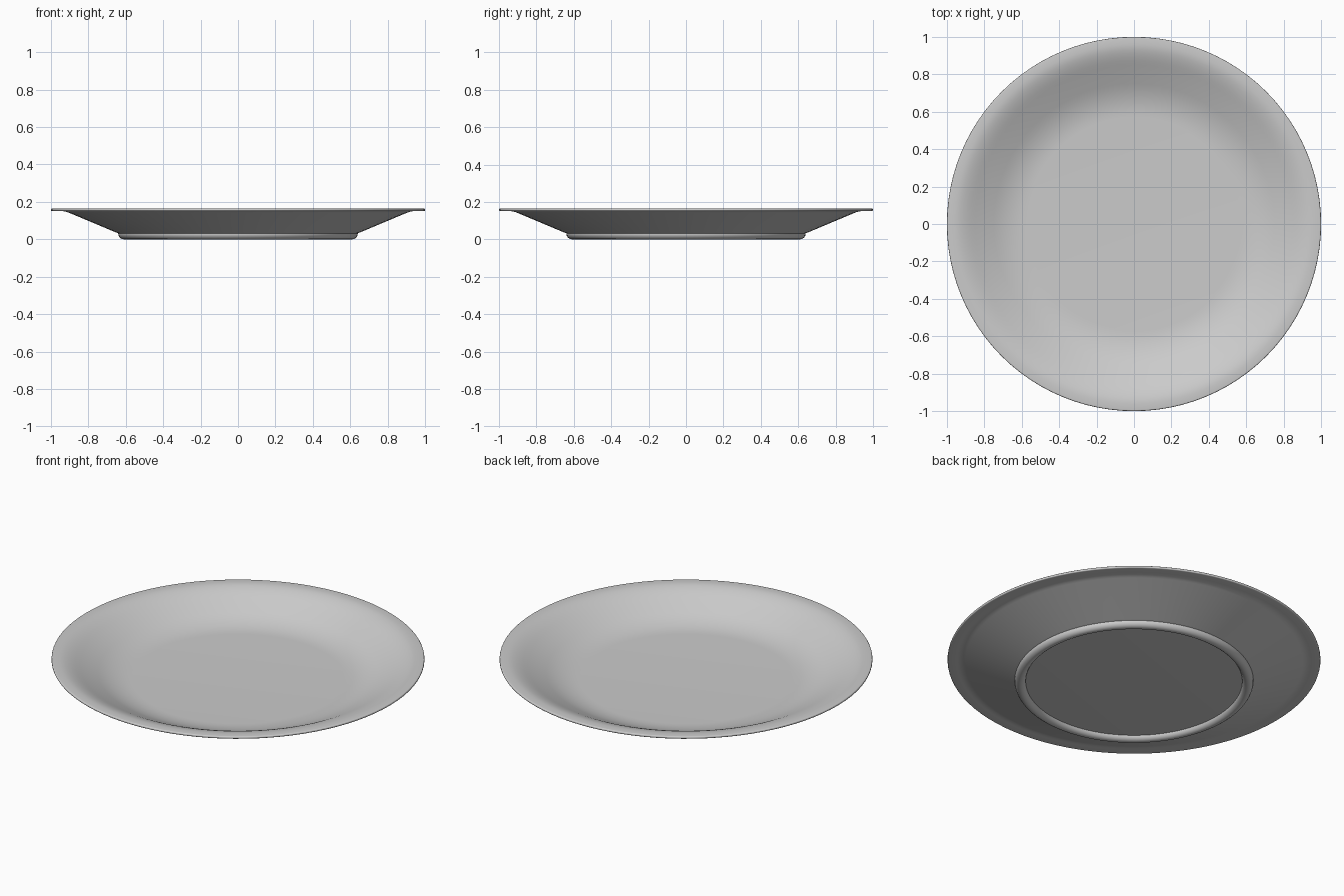
import bpy, bmesh, math
from mathutils import Matrix, Vector

cube = bpy.data.objects.get("Cube")
if cube:
    bpy.data.objects.remove(cube, do_unlink=True)

SEGMENTS = 96

# Glaze
glaze = bpy.data.materials.new("light grey glaze")
glaze.use_nodes = True
grey = (0.6, 0.6, 0.6, 1)
glaze.diffuse_color = grey
glaze.node_tree.nodes["Principled BSDF"].inputs["Base Color"].default_value = grey


def lathe(name, profile, closed=False):
    """Spin an (r, z) profile around the z axis into a smooth object."""
    bm = bmesh.new()
    verts = [bm.verts.new((r, 0, z)) for r, z in profile]
    pairs = list(zip(verts, verts[1:] + verts[:1]))
    edges = [bm.edges.new(p) for p in (pairs if closed else pairs[:-1])]
    bmesh.ops.spin(bm, geom=verts + edges, axis=(0, 0, 1), cent=(0, 0, 0),
                   angle=math.tau, steps=SEGMENTS, use_duplicate=False)
    bmesh.ops.remove_doubles(bm, verts=bm.verts, dist=0.0001)
    bmesh.ops.recalc_face_normals(bm, faces=bm.faces)
    mesh = bpy.data.meshes.new(name)
    bm.to_mesh(mesh)
    bm.free()
    mesh.materials.append(glaze)
    obj = bpy.data.objects.new(name, mesh)
    bpy.context.collection.objects.link(obj)
    bpy.ops.object.select_all(action='DESELECT')
    obj.select_set(True)
    bpy.context.view_layer.objects.active = obj
    bpy.ops.object.shade_smooth_by_angle(angle=math.radians(40))
    return obj


def bend(start, control, end, steps=6):
    """Rounded corner as a quadratic curve."""
    a, b, c = (Vector(p) for p in (start, control, end))
    pts = [a.lerp(b, i / steps).lerp(b.lerp(c, i / steps), i / steps)
           for i in range(steps + 1)]
    return [tuple(p) for p in pts]


# Dish: floor, sloping wall and flat rim, then back along the underside
top = ([(0, 0.042)]
       + bend((0.57, 0.042), (0.66, 0.042), (0.75, 0.083))
       + bend((0.85, 0.13), (0.92, 0.165), (0.96, 0.165)))
edge = bend((0.993, 0.165), (1.0, 0.165), (1.0, 0.159), 3) \
    + bend((1.0, 0.157), (1.0, 0.151), (0.993, 0.151), 3)
under = ([(0.95, 0.151)] + bend((0.945, 0.151), (0.925, 0.151), (0.905, 0.143), 4)
         + bend((0.65, 0.036), (0.622, 0.025), (0.6, 0.025), 4) + [(0, 0.025)])
lathe("dish", top + edge + under)

# Foot ring: rounded bead under the floor
tube = 0.03
bead = [(0.61 + tube * math.cos(math.tau * i / 16),
         tube + tube * math.sin(math.tau * i / 16)) for i in range(16)]
# keep the bead below the floor of the dish
bead = [(r, min(z, 0.038)) for r, z in bead]
lathe("foot_ring", bead, closed=True)
